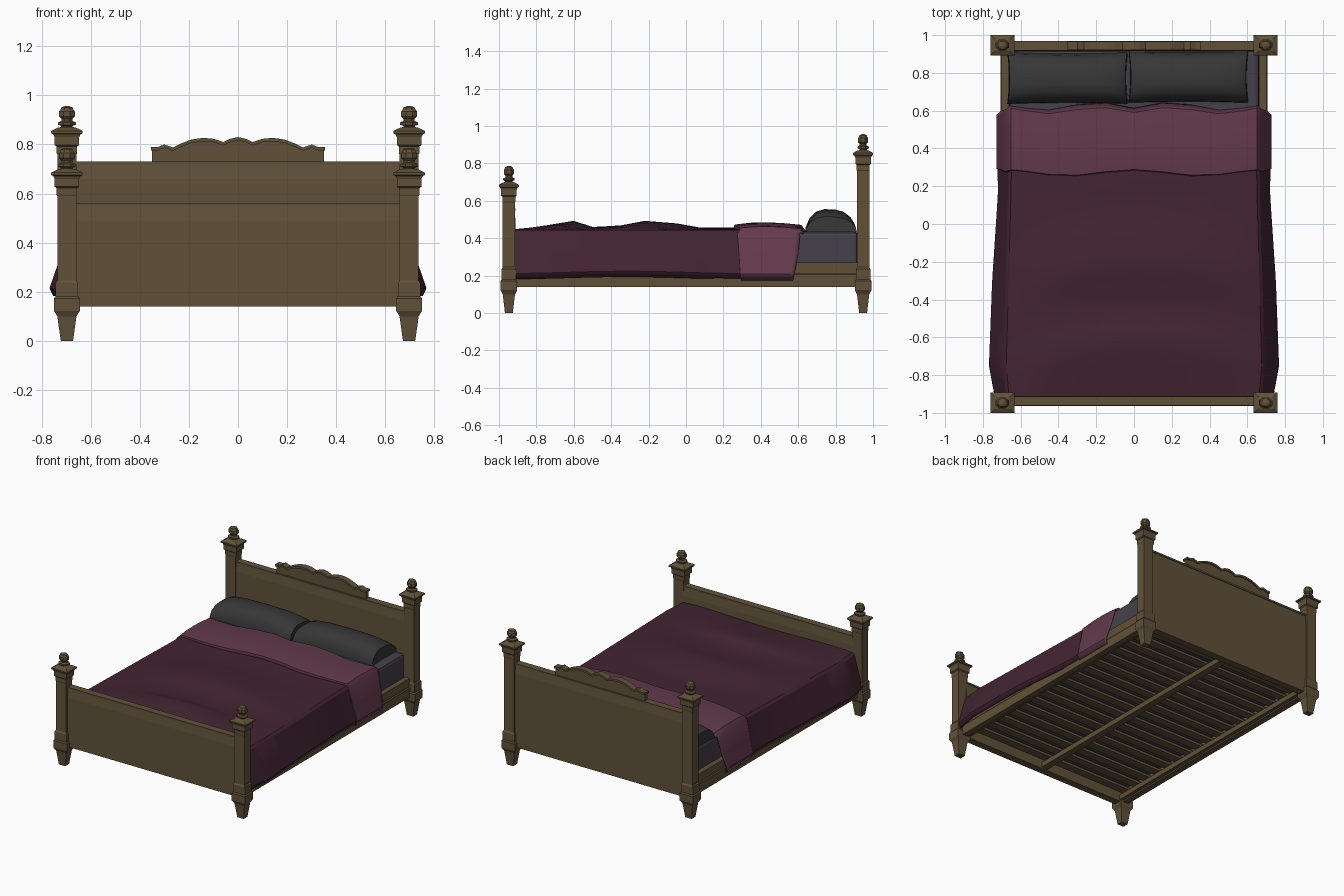
import bpy, bmesh
from math import sin, cos, pi, sqrt, radians

if "Cube" in bpy.data.objects:
    bpy.data.objects.remove(bpy.data.objects["Cube"])


def material(name, rgb):
    m = bpy.data.materials.new(name)
    m.diffuse_color = (*rgb, 1)
    m.use_nodes = True
    m.node_tree.nodes["Principled BSDF"].inputs["Base Color"].default_value = m.diffuse_color
    return m


WOOD = material("wood", (.118, .083, .042))
BLANKET = material("blanket", (.056, .018, .032))
FOLD = material("blanket_lining", (.125, .042, .072))
PILLOW = material("pillow_cloth", (.038, .038, .038))
MATTRESS = material("mattress_cloth", (.06, .053, .072))


def make(name, verts, faces, mat, smooth=False):
    me = bpy.data.meshes.new(name)
    me.from_pydata(verts, [], faces)
    bm = bmesh.new()
    bm.from_mesh(me)
    bmesh.ops.recalc_face_normals(bm, faces=bm.faces)
    bm.to_mesh(me)
    bm.free()
    me.materials.append(mat)
    ob = bpy.data.objects.new(name, me)
    bpy.context.collection.objects.link(ob)
    if smooth:
        bpy.ops.object.select_all(action='DESELECT')
        ob.select_set(True)
        bpy.context.view_layer.objects.active = ob
        bpy.ops.object.shade_smooth_by_angle(angle=radians(30))
    return ob


def prism(name, pts, a, b, mat, axis):
    """Extrude a closed profile from a to b along x (y,z pts) or y (x,z pts)."""
    put = (lambda p, t: (t, p[0], p[1])) if axis == 'x' else (lambda p, t: (p[0], t, p[1]))
    n = len(pts)
    v = [put(p, a) for p in pts] + [put(p, b) for p in pts]
    f = [(i, (i + 1) % n, n + (i + 1) % n, n + i) for i in range(n)]
    return make(name, v, f + [tuple(range(n)), tuple(range(n, 2 * n))], mat)


def box(name, x0, x1, y0, y1, z0, z1, mat):
    return prism(name, [(y0, z0), (y1, z0), (y1, z1), (y0, z1)], x0, x1, mat, 'x')


def lathe(name, prof, n, cx, cy, mat):
    """Stack n-sided rings (z, half width); slightly squashed in y like the posts."""
    v, f = [], []
    k = 1 / cos(pi / n)
    for z, r in prof:
        v += [(cx + r * k * cos((2 * i + 1) * pi / n),
               cy + .84 * r * k * sin((2 * i + 1) * pi / n), z) for i in range(n)]
    for j in range(len(prof) - 1):
        f += [(j * n + i, j * n + (i + 1) % n, (j + 1) * n + (i + 1) % n, (j + 1) * n + i) for i in range(n)]
    f += [tuple(range(n)), tuple(range(len(v) - n, len(v)))]
    return make(name, v, f, mat)


def lerp(table, t):
    """Piecewise linear lookup."""
    for (a, p), (b, q) in zip(table, table[1:]):
        if t <= b:
            return p + (q - p) * max(0, t - a) / (b - a)
    return table[-1][1]


def sheet(name, rows, mat, thick=.006):
    m = len(rows[0])
    v = [p for r in rows for p in r]
    f = [(j * m + i, j * m + i + 1, (j + 1) * m + i + 1, (j + 1) * m + i)
         for j in range(len(rows) - 1) for i in range(m - 1)]
    ob = make(name, v, f, mat, True)
    if thick:
        s = ob.modifiers.new("thickness", 'SOLIDIFY')
        s.thickness = thick
        s.offset = 0
    return ob


# Corner posts with finials
for end, y, t in (("foot", -.947, .69), ("head", .947, .86)):
    for side, x in (("left", -.697), ("right", .697)):
        lathe(f"{end}_post_{side}", [
            (0, .025), (.1, .039), (.11, .045), (.122, .053), (.172, .053), (.18, .046),
            (.235, .046), (.245, .039), (t - .1, .039), (t - .095, .042), (t - .068, .042),
            (t - .062, .05), (t - .03, .05), (t - .018, .056), (t - .015, .064), (t - .005, .064),
            (t, .055), (t + .008, .038), (t + .012, .02)], 4, x, y, WOOD)
        lathe(f"{end}_finial_{side}", [
            (t + .005, .022), (t + .016, .024), (t + .02, .036), (t + .03, .036), (t + .036, .022),
            (t + .044, .022), (t + .054, .032), (t + .075, .032), (t + .082, .026),
            (t + .09, .024), (t + .096, .01)], 8, x, y, WOOD)

# Footboard and headboard panels with sloped top band
for name, y, top in (("footboard", -.937, .56), ("headboard", .943, .73)):
    prism(name, [(y - .026, .14), (y + .026, .14), (y + .026, top - .07), (y + .019, top - .006),
                 (y + .019, top), (y - .019, top), (y - .019, top - .006), (y - .026, top - .07)],
          -.67, .67, WOOD, 'x')
    box(name + "_cap", -.665, .665, y - .025, y + .025, top - .012, top, WOOD)

# Scalloped crest with a moulding along its top
half = [(0, .83), (.03, .824), (.06, .81), (.1, .823), (.14, .827), (.19, .82),
        (.235, .803), (.265, .788), (.3, .8), (.325, .79), (.355, .79)]
curve = [(-x, z) for x, z in half[:0:-1]] + half
prism("headboard_crest", [(-.35, .72)] + [(x * .986, z - .008) for x, z in curve] + [(.35, .72)],
      .93, .958, WOOD, 'y')
prism("crest_moulding", curve + [(x, z - .014) for x, z in curve[::-1]], .922, .966, WOOD, 'y')

# Side rails with ledges, slats and centre beam
for side, s in (("left", -1), ("right", 1)):
    prism(f"side_rail_{side}", [(s * .665, .14), (s * .708, .14), (s * .708, .205), (s * .702, .212),
                                (s * .702, .27), (s * .665, .27)], -.93, .93, WOOD, 'y')
    box(f"slat_ledge_{side}", s * .64, s * .67, -.92, .92, .15, .185, WOOD)
for i in range(17):
    y = -.85 + i * 1.7 / 16
    box(f"slat_{i + 1}", -.665, .665, y - .03, y + .03, .185, .203, WOOD)
box("centre_beam", -.025, .025, -.92, .92, .15, .186, WOOD)

# Mattress
mat_ob = box("mattress", -.662, .662, -.9, .918, .215, .435, MATTRESS)
bv = mat_ob.modifiers.new("soft_edge", 'BEVEL')
bv.width, bv.segments = .02, 2

# Blanket: wrinkled top, flared hanging sides, closed foot end
heights = [(-.915, .437), (-.75, .465), (-.6, .49), (-.5, .457), (-.35, .465), (-.22, .49),
           (-.05, .476), (.08, .453), (.25, .455), (.6, .45)]
edges = [(-.915, .675), (-.75, .69), (-.2, .675), (.2, .664), (.6, .66)]
hems = [(-.915, .735), (-.75, .765), (-.3, .748), (.15, .718), (.6, .72)]


def cloth_row(half_pts):
    return [(-x, y, z) for x, y, z in half_pts[:0:-1]] + half_pts


def blanket_half(y):
    e, h = lerp(edges, y), lerp(hems, y)
    pts = []
    for u in (0, .15, .3, .45, .58):
        z = lerp(heights, y + .35 * u * u)
        pts.append((u, y, .443 + (z - .443) * (1 - (u / .66) ** 2)))
    low = .188 - .006 * sin(y * 5)
    return pts + [(e - .015, y, .441), (e, y, .428), (e + (h - e) * .6, y, .3),
                  (h, y, low + .03), (h - .015, y, low)]


ys = [-.915, -.83, -.75, -.68, -.6, -.56, -.5, -.42, -.35, -.28, -.22, -.17, -.05, .02, .08, .16, .25, .4, .57]
rows = [cloth_row(blanket_half(y)) for y in ys]
foot_end = [(x * .97, -.912, min(z, .22)) for x, y, z in rows[0]]
sheet("blanket", [foot_end] + rows, BLANKET)

# Folded-back top of the blanket
fold_rows = []
for t, dz in ((0, -.016), (.02, .012), (.2, .018), (.45, .02), (.7, .016), (.93, .008), (1, -.026)):
    pts = []
    for u in (0, .15, .3, .45, .58, .65):
        y0 = .268 + .016 * cos(u * 9)
        y1 = .625 + .018 * sin(u * 12 - .8)
        pts.append((u, y0 + (y1 - y0) * t, .462 + dz - .022 * (u / .65) ** 2))
    for x, z, b in ((.67, .43, .61), (.698, .31, .6), (.724, .21, .58), (.71, .175, .572)):
        pts.append((x, .275 + (b - .275) * t + (.44 - z) * .07 * (1 - t), z))
    fold_rows.append(cloth_row(pts))
sheet("blanket_fold", fold_rows, FOLD)


# Pillows: domed cushions resting on the mattress
def pillow(name, cx, cy, hx, hy):
    us = [-1, -.985, -.93, -.8, -.5, 0, .5, .8, .93, .985, 1]
    vs = [-1, -.97, -.85, -.6, -.25, .15, .5, .78, .93, 1]
    pr = []
    for v in vs:
        r = []
        for u in us:
            d = max(0, 1 - abs(v) ** 2.6) ** .5
            rise = 0 if abs(u) == 1 else .075 + .05 * sqrt(1 - abs(u) ** 3)
            x = cx + hx * u * (1 - .03 * (1 - v * v))
            y = cy + hy * v * (1 - .05 * (1 - u * u))
            r.append((x, y, .428 + d * rise - .008 * v * d))
        pr.append(r)
    ob = sheet(name, pr, PILLOW, 0)
    ob.location.z = .002


pillow("pillow_left", -.352, .772, .32, .137)
pillow("pillow_right", .288, .778, .318, .137)
